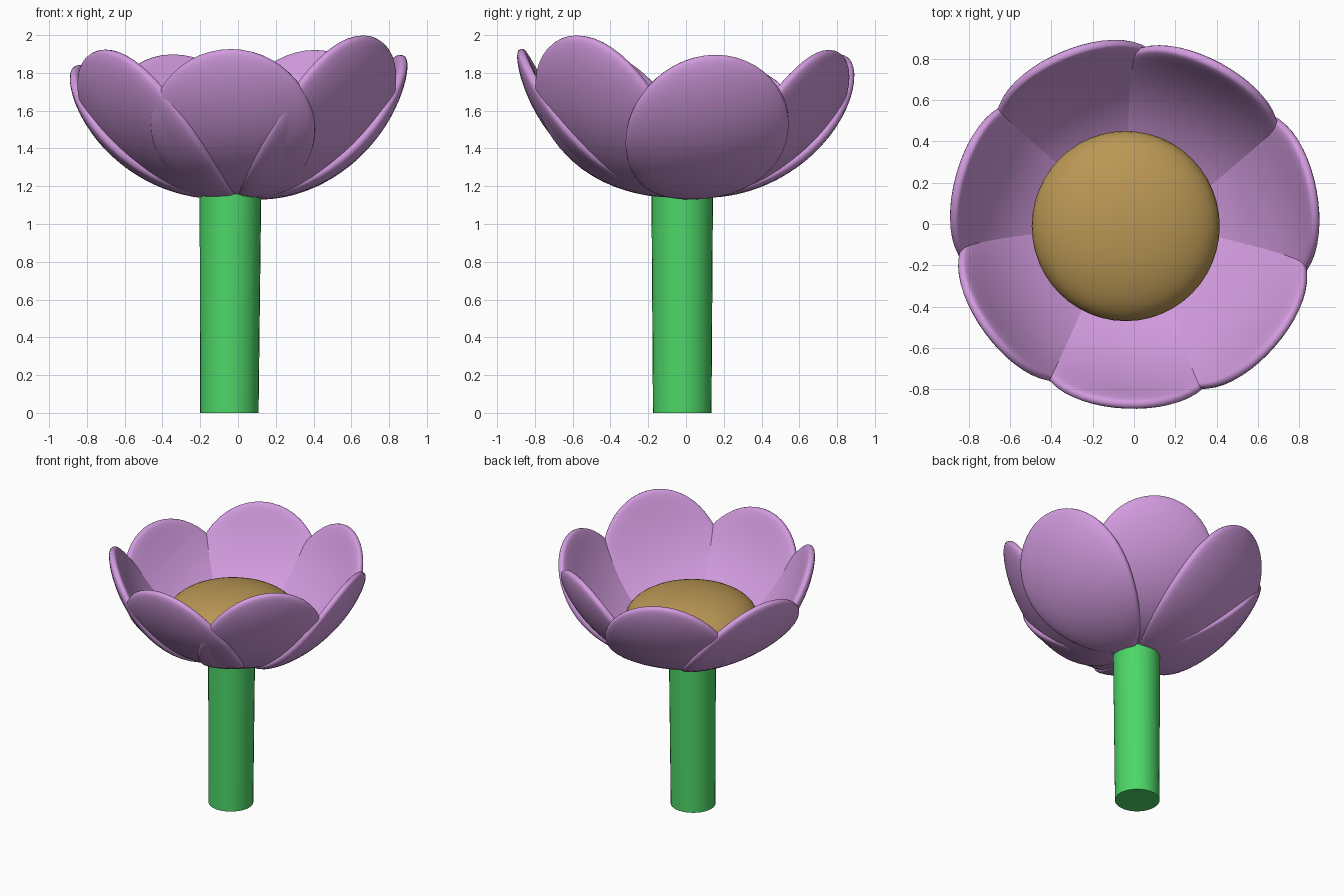
import bpy, bmesh, math
from mathutils import Vector

if "Cube" in bpy.data.objects:
    bpy.data.objects.remove(bpy.data.objects["Cube"])


def material(name, rgb):
    m = bpy.data.materials.new(name)
    m.diffuse_color = (*rgb, 1)
    m.use_nodes = True
    m.node_tree.nodes["Principled BSDF"].inputs["Base Color"].default_value = m.diffuse_color
    return m


lilac = material("lilac", (0.65, 0.33, 0.74))
green = material("green", (0.075, 0.68, 0.14))
ochre = material("ochre", (0.49, 0.31, 0.09))


def make(name, bm, mat, angle=60):
    me = bpy.data.meshes.new(name)
    bmesh.ops.recalc_face_normals(bm, faces=bm.faces)
    bm.to_mesh(me)
    bm.free()
    me.materials.append(mat)
    ob = bpy.data.objects.new(name, me)
    bpy.context.collection.objects.link(ob)
    bpy.ops.object.select_all(action='DESELECT')
    ob.select_set(True)
    bpy.context.view_layer.objects.active = ob
    bpy.ops.object.shade_smooth_by_angle(angle=math.radians(angle))
    return ob


# Petal: a flattened sphere bent along an elliptic arc and slightly cupped
def petal(index, direction, tip_z, layer, reach):
    base_z, half_w, half_t = 1.17, 0.435, 0.05
    max_a = math.radians(76)
    h = (tip_z - base_z) / (1 - math.cos(max_a))
    rad = reach / math.sin(max_a)
    bm = bmesh.new()
    bmesh.ops.create_uvsphere(bm, u_segments=48, v_segments=28, radius=1)
    out = Vector((math.cos(direction), math.sin(direction), 0))
    side = Vector((-out.y, out.x, 0))
    up = Vector((0, 0, 1))
    for v in bm.verts:
        x, y, z = v.co
        a = max_a * max(0, (y + 1) / 2) ** 0.72
        r = 0.035 + rad * math.sin(a)
        height = base_z + h * (1 - math.cos(a))
        normal = (out * h * math.sin(a) - up * rad * math.cos(a)).normalized()
        thick = math.copysign(abs(z) ** 0.6, z) * half_t
        v.co = (out * r + up * height + side * (half_w * x)
                + normal * (thick + layer - 0.05 * x * x))
    make(f"petal_{index}", bm, lilac)


# Seven petals: slightly different heights and reach, overlapping in layers
petals = ((1.925, -0.005, 0.845), (2.0, 0.01, 0.84), (1.9, 0.02, 0.825), (1.92, -0.005, 0.835),
          (1.9, 0.01, 0.84), (1.845, 0.015, 0.825), (1.925, 0.01, 0.83))
for i, (tip, layer, reach) in enumerate(petals):
    petal(i + 1, math.radians(-92.5 + i * 360 / 7), tip, layer, reach)

# Flower centre: flattened dome
bm = bmesh.new()
bmesh.ops.create_uvsphere(bm, u_segments=48, v_segments=24, radius=1)
for v in bm.verts:
    v.co = Vector((-0.04 + 0.455 * v.co.x, -0.01 + 0.46 * v.co.y, 1.43 + 0.195 * v.co.z))
make("flower_centre", bm, ochre)

# Stem: round rod, a little wider towards the top
bm = bmesh.new()
bmesh.ops.create_cone(bm, cap_ends=True, segments=32, radius1=0.155, radius2=0.163, depth=1.17)
for v in bm.verts:
    v.co += Vector((-0.046 + 0.006 * (v.co.z > 0), -0.02, 0.585))
make("stem", bm, green, 40)
